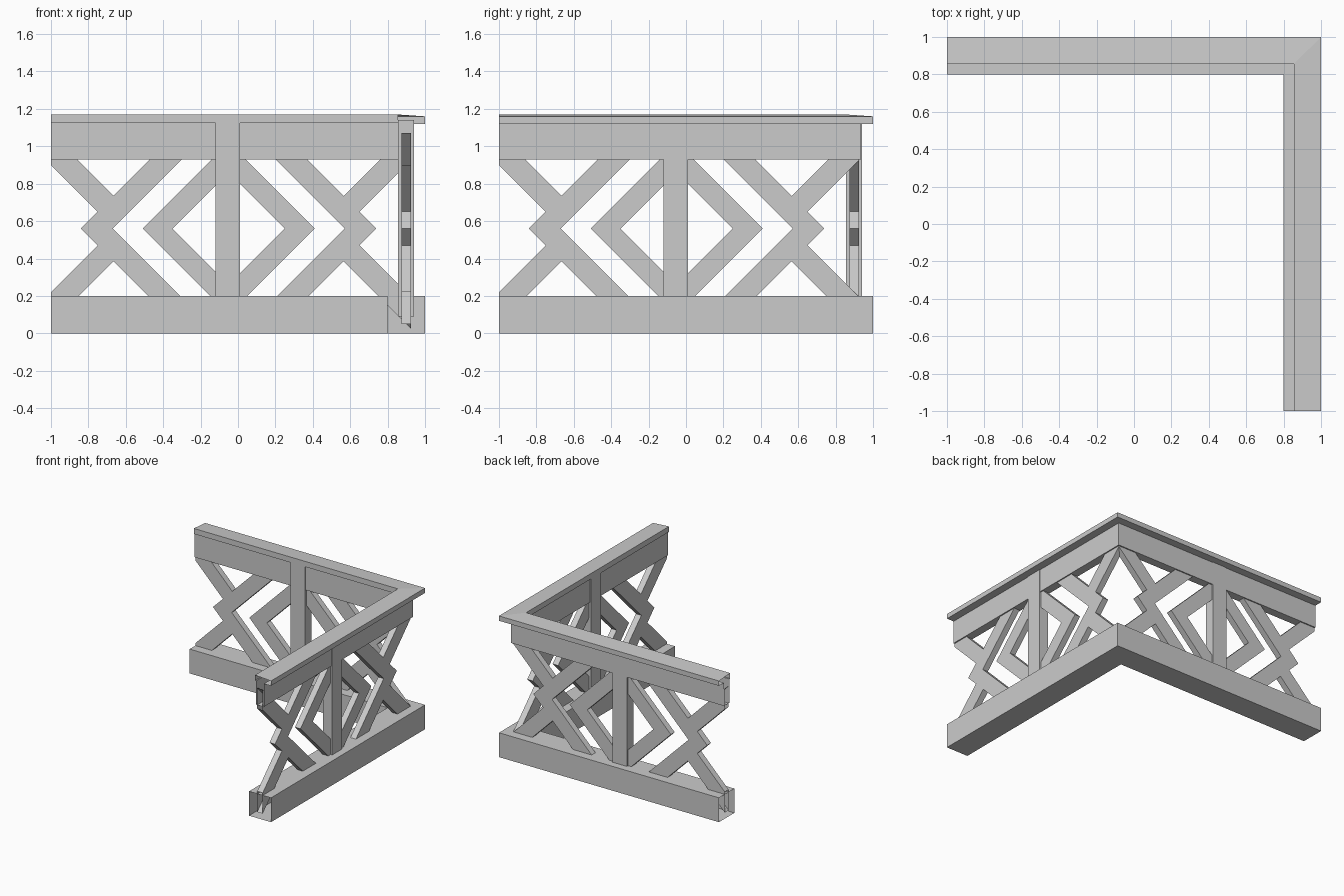
import bpy, bmesh

if "Cube" in bpy.data.objects:
    bpy.data.objects.remove(bpy.data.objects["Cube"])

MID_U, MID_Z = -0.05, 0.56      # centre of each lattice panel
CORNER = 0.90                   # centreline where the two wings meet


def make(name, verts, faces, fix_normals=False):
    mesh = bpy.data.meshes.new(name)
    mesh.from_pydata(verts, [], faces)
    if fix_normals:
        bm = bmesh.new()
        bm.from_mesh(mesh)
        bmesh.ops.recalc_face_normals(bm, faces=bm.faces)
        bm.to_mesh(mesh)
        bm.free()
    obj = bpy.data.objects.new(name, mesh)
    bpy.context.collection.objects.link(obj)
    return obj


def sweep(name, profile, closed):
    """Sweep a (depth, z) profile round the mitred corner, ends left open."""
    n = len(profile)
    verts = [(-1, v, z) for v, z in profile]
    verts += [(v, v, z) for v, z in profile]
    verts += [(v, -1, z) for v, z in profile]
    faces = []
    for k in range(2):
        for i in range(n if closed else n - 1):
            j = (i + 1) % n
            faces.append((k * n + i, k * n + j, (k + 1) * n + j, (k + 1) * n + i))
    make(name, verts, faces)


def prism(verts, faces, front, back, place, skip=None):
    """Add an extruded outline; skip leaves one side open."""
    b, n = len(verts), len(front)
    verts += [place(*p) for p in front + back]
    faces.append(tuple(range(b, b + n)))
    faces.append(tuple(range(b + 2 * n - 1, b + n - 1, -1)))
    for i in range(n):
        if i != skip:
            j = (i + 1) % n
            faces.append((b + i, b + j, b + n + j, b + n + i))


# Base plinth, beam under the handrail, and sloped handrail cap
sweep("base", [(0.80, 0), (1, 0), (1, 0.2), (0.80, 0.2)], True)
sweep("beam", [(0.865, 1.125), (0.865, 0.93), (0.935, 0.93), (0.935, 1.12)], False)
sweep("handrail_cap", [(0.935, 1.12), (1, 1.12), (1, 1.16), (0.855, 1.17),
                       (0.855, 1.125), (0.865, 1.125)], False)

# Lattice outlines as (distance from panel centre, height from mid line)
inner_chevron = [(0.46, 0), (0, 0.46), (0, 0.30), (0.30, 0), (0, -0.30), (0, -0.46)]
outer_chevron = [(0.79, 0), (0.34, 0.45), (0.17, 0.45), (0.62, 0),
                 (0.17, -0.45), (0.34, -0.45)]
upper_arm = [(0.70, 0.09), (0.615, 0.175), (0.95, 0.51), (0.95, 0.34)]
lower_arm = [(s, -h) for s, h in upper_arm]


def slat_point(s, h, v, side):
    # points on the corner line are mitred, keeping the 45 degree slope
    u = MID_U + side * s
    if side > 0 and s == 0.95:
        h += (v - CORNER) * (1 if h > 0 else -1)
        u = v
    return (u, v, MID_Z + h)


wings = {"back": lambda u, v, z: (u, v, z), "right": lambda u, v, z: (v, u, z)}
for wing, place in wings.items():
    # Lattice of chevrons and end arms
    verts, faces = [], []
    for side in (-1, 1):
        for outline, skip in ((inner_chevron, None), (outer_chevron, None),
                              (upper_arm, 2), (lower_arm, 2)):
            front = [slat_point(s, h, 0.875, side) for s, h in outline]
            back = [slat_point(s, h, 0.925, side) for s, h in outline]
            prism(verts, faces, front, back, place, skip)
    make(wing + "_lattice", verts, faces, True)

    # Middle post
    verts, faces = [], []
    rect = [(-0.12, 0.09), (0.01, 0.09), (0.01, 1.14), (-0.12, 1.14)]
    prism(verts, faces, [(u, 0.855, z) for u, z in rect],
          [(u, 0.94, z) for u, z in rect], place)
    make(wing + "_post", verts, faces, True)
